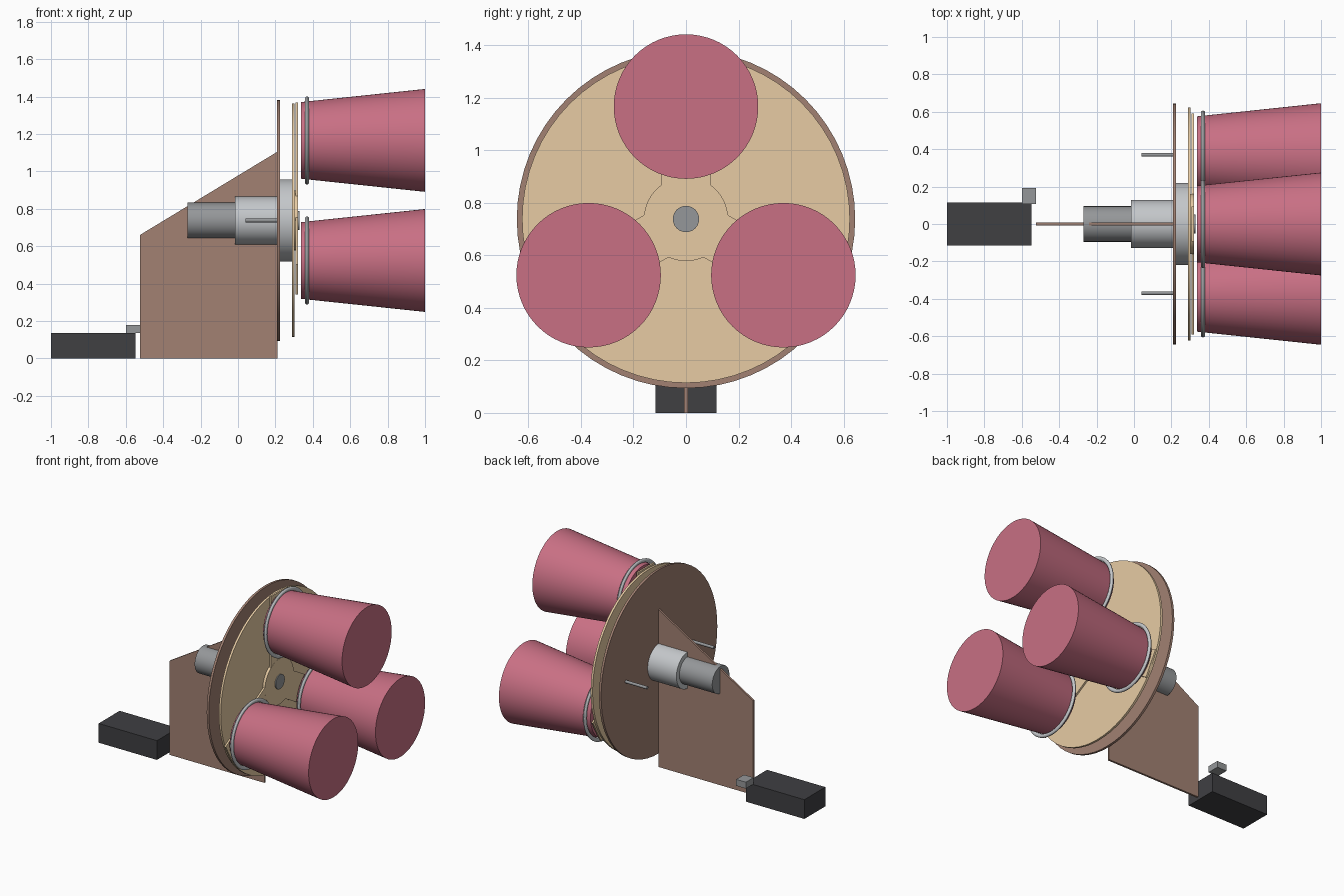
import bpy, bmesh, math
from mathutils import Matrix, Vector

if "Cube" in bpy.data.objects:
    bpy.data.objects.remove(bpy.data.objects["Cube"])

ZC = 0.738  # height of the rotor axis


def mat(name, rgb):
    m = bpy.data.materials.new(name)
    m.diffuse_color = (*rgb, 1)
    m.use_nodes = True
    m.node_tree.nodes["Principled BSDF"].inputs["Base Color"].default_value = m.diffuse_color
    return m


ROSE = mat("rose", (0.58, 0.16, 0.23))
CREAM = mat("cream", (0.80, 0.60, 0.37))
BROWN = mat("brown", (0.36, 0.22, 0.17))
DARK = mat("charcoal", (0.05, 0.05, 0.055))
STEEL = mat("steel", (0.30, 0.31, 0.32))
SILVER = mat("silver", (0.55, 0.57, 0.59))


def finish(name, bm, m, smooth=True):
    bmesh.ops.recalc_face_normals(bm, faces=bm.faces)
    me = bpy.data.meshes.new(name)
    bm.to_mesh(me)
    bm.free()
    me.materials.append(m)
    ob = bpy.data.objects.new(name, me)
    bpy.context.collection.objects.link(ob)
    if smooth:
        bpy.context.view_layer.objects.active = ob
        ob.select_set(True)
        bpy.ops.object.shade_smooth_by_angle(angle=math.radians(35))
        ob.select_set(False)
    return ob


def lathe(name, profile, m, y=0, z=ZC, closed=False, seg=64):
    """Revolve (x, radius) points about an x-parallel axis at (y, z)."""
    bm = bmesh.new()
    rings = []
    for x, r in profile:
        rings.append([bm.verts.new((x, y + r * math.sin(a), z + r * math.cos(a)))
                      for a in (2 * math.pi * i / seg for i in range(seg))])
    pairs = list(zip(rings, rings[1:]))
    if closed:
        pairs.append((rings[-1], rings[0]))
    else:
        bm.faces.new(rings[0])
        bm.faces.new(rings[-1])
    for a, b in pairs:
        for i in range(seg):
            j = (i + 1) % seg
            bm.faces.new((a[i], a[j], b[j], b[i]))
    return finish(name, bm, m)


def box(name, lo, hi, m, xform=None):
    bm = bmesh.new()
    lo, hi = Vector(lo), Vector(hi)
    bmesh.ops.create_cube(bm, size=1)
    bmesh.ops.scale(bm, vec=hi - lo, verts=bm.verts)
    bmesh.ops.translate(bm, vec=(lo + hi) / 2, verts=bm.verts)
    if xform:
        bmesh.ops.transform(bm, matrix=xform, verts=bm.verts)
    return finish(name, bm, m, False)


# upright support plate
bm = bmesh.new()
face = bm.faces.new([bm.verts.new((x, -0.007, z)) for x, z in
                     ((-0.525, 0), (0.21, 0), (0.21, 1.105), (-0.525, 0.66))])
ext = bmesh.ops.extrude_face_region(bm, geom=[face])
bmesh.ops.translate(bm, vec=(0, 0.014, 0),
                    verts=[v for v in ext["geom"] if isinstance(v, bmesh.types.BMVert)])
finish("support_plate", bm, BROWN, False)

# motor, gearbox, discs and hub along the axis
lathe("motor", [(-0.27, 0.095), (-0.015, 0.095)], STEEL)
lathe("gearbox", [(-0.015, 0.128), (0.21, 0.128)], SILVER)
lathe("back_disc", [(0.208, 0.644), (0.224, 0.644)], BROWN)
lathe("bearing", [(0.224, 0.22), (0.288, 0.22)], SILVER)
lathe("front_disc", [(0.288, 0.624), (0.303, 0.624)], CREAM)
lathe("hub", [(0.303, 0.16), (0.321, 0.16)], CREAM)
lathe("shaft_end", [(0.303, 0.05), (0.328, 0.05)], STEEL)

# three arms, each with a clamp ring and a tapered cup
for i in range(3):
    a = math.radians(120 * i)
    y, z = 0.428 * math.sin(a), ZC + 0.428 * math.cos(a)
    spin = Matrix.Translation((0, 0, ZC)) @ Matrix.Rotation(-a, 4, 'X')
    box(f"arm_{i+1}", (0.308, -0.093, 0.10), (0.32, 0.093, 0.63), CREAM, spin)
    lathe(f"cup_{i+1}", [(0.338, 0.205), (1.0, 0.275)], ROSE, y, z)
    ring = [(0.369 + 0.011 * math.cos(t), 0.223 + 0.013 * math.sin(t))
            for t in (2 * math.pi * k / 12 for k in range(12))]
    lathe(f"clamp_ring_{i+1}", ring, SILVER, y, z, closed=True)

# rear guide pins
for side, y in (("left", -0.37), ("right", 0.37)):
    lathe(f"guide_pin_{side}", [(0.04, 0.01), (0.21, 0.01)], STEEL, y, ZC, seg=24)

# power pack and its small connector
box("power_pack", (-1.0, -0.116, 0), (-0.548, 0.116, 0.135), DARK)
box("connector", (-0.6, 0.107, 0.135), (-0.525, 0.193, 0.18), STEEL)
